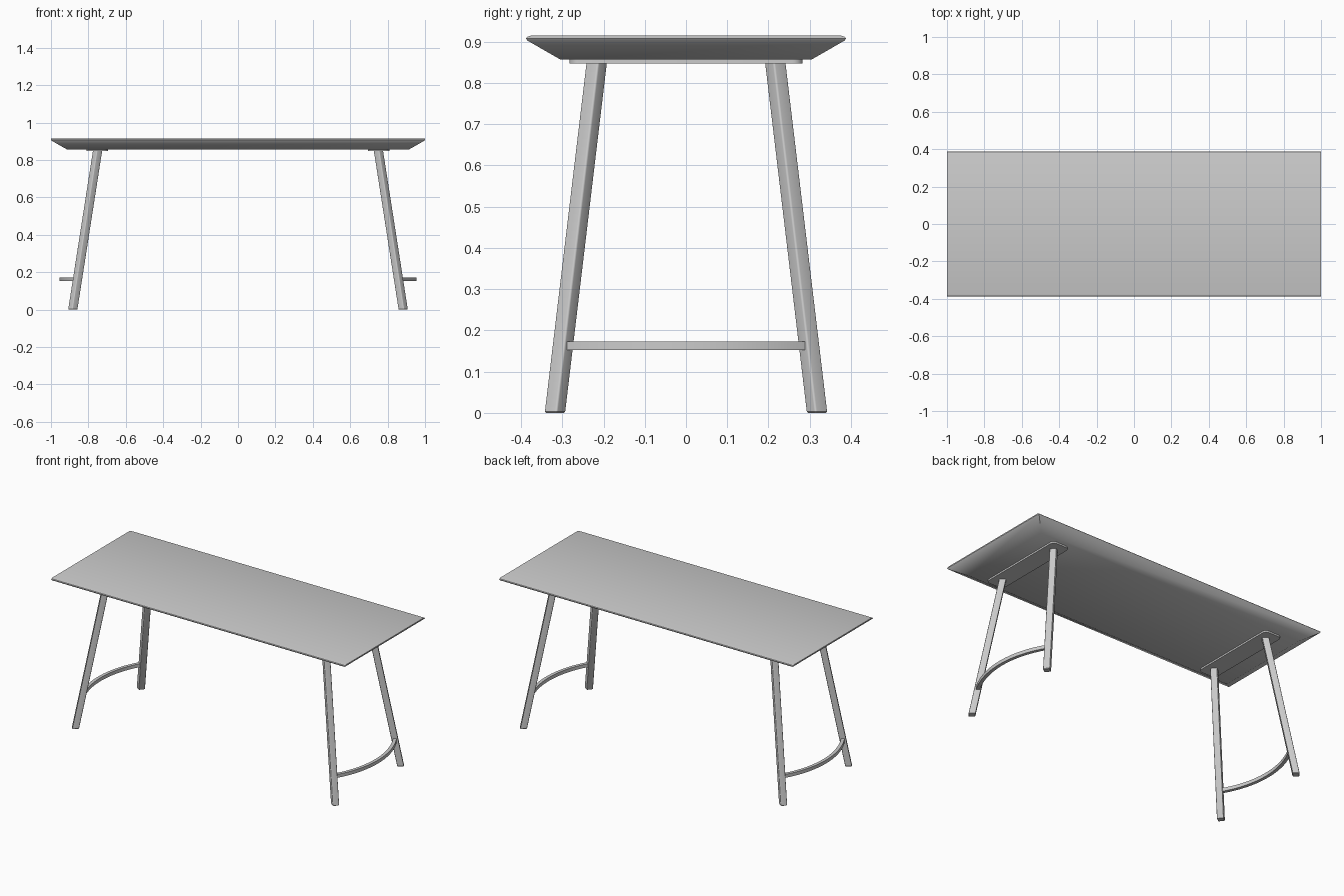
import bpy, bmesh, math
from mathutils import Vector

cube = bpy.data.objects.get("Cube")
if cube:
    bpy.data.objects.remove(cube, do_unlink=True)

grey = bpy.data.materials.new("light_grey")
grey.use_nodes = True
colour = (0.6, 0.6, 0.6, 1)
grey.diffuse_color = colour
grey.node_tree.nodes["Principled BSDF"].inputs["Base Color"].default_value = colour


def loft(name, rings, angle=30):
    """Join matching loops of points into a closed solid."""
    bm = bmesh.new()
    loops = [[bm.verts.new(p) for p in ring] for ring in rings]
    n = len(loops[0])
    for a, b in zip(loops, loops[1:]):
        for i in range(n):
            j = (i + 1) % n
            bm.faces.new((a[i], a[j], b[j], b[i]))
    bm.faces.new(loops[0])
    bm.faces.new(loops[-1])
    bmesh.ops.recalc_face_normals(bm, faces=bm.faces)
    mesh = bpy.data.meshes.new(name)
    bm.to_mesh(mesh)
    bm.free()
    mesh.materials.append(grey)
    obj = bpy.data.objects.new(name, mesh)
    bpy.context.collection.objects.link(obj)
    bpy.ops.object.select_all(action='DESELECT')
    obj.select_set(True)
    bpy.context.view_layer.objects.active = obj
    bpy.ops.object.shade_smooth_by_angle(angle=math.radians(angle))
    return obj


def rounded_rect(cx, cy, z, hx, hy, r, turn=0.0, steps=4):
    """Rectangle outline with rounded corners, turned about its centre."""
    points = []
    for k, (sx, sy) in enumerate(((1, 1), (-1, 1), (-1, -1), (1, -1))):
        for s in range(steps + 1):
            a = math.pi / 2 * (k + s / steps)
            x = sx * (hx - r) + r * math.cos(a)
            y = sy * (hy - r) + r * math.sin(a)
            points.append(Vector((cx + x * math.cos(turn) - y * math.sin(turn),
                                  cy + x * math.sin(turn) + y * math.cos(turn), z)))
    return points


# Tabletop: wide underside chamfer, softly rounded long edges
profile = [(0.915, 0.305, 0.857), (0.996, 0.385, 0.903), (1.0, 0.388, 0.908),
           (1.0, 0.385, 0.912), (1.0, 0.375, 0.915)]
loft("tabletop", [[(sx * hx, sy * hy, z) for sx, sy in ((1, 1), (-1, 1), (-1, -1), (1, -1))]
                  for hx, hy, z in profile])

PLATE_Z, TABLE_Z = 0.847, 0.858
for side, sx in (("left", 1), ("right", -1)):
    # Mounting plate under the top
    loft(side + "_mounting_plate",
         [rounded_rect(sx * 0.753, 0, z, 0.058, 0.283, 0.025, steps=6) for z in (PLATE_Z, TABLE_Z)])

    # Splayed legs, turned to face their splay direction
    for end, sy in (("front", -1), ("back", 1)):
        foot, head = (sx * 0.883, sy * 0.3175), (sx * 0.751, sy * 0.2165)
        turn = math.atan2(foot[1] - head[1], foot[0] - head[0])
        loft(f"{end}_{side}_leg",
             [rounded_rect(*foot, 0.0, 0.0165, 0.0165, 0.003, turn),
              rounded_rect(*foot, 0.003, 0.019, 0.019, 0.005, turn),
              rounded_rect(*head, PLATE_Z + 0.002, 0.019, 0.019, 0.005, turn)])

    # Footrest bar bowed outwards between the legs
    half, bow = 0.285, 0.077
    radius = (half ** 2 + bow ** 2) / (2 * bow)
    sweep = math.asin(half / radius)
    centre = 0.945 - radius
    rings = []
    for i in range(25):
        a = sweep * (i / 12 - 1)
        rings.append([(sx * (centre + (radius + dr) * math.cos(a)), (radius + dr) * math.sin(a), z)
                      for dr, z in ((-0.01, 0.152), (0.01, 0.152), (0.01, 0.173), (-0.01, 0.173))])
    loft(side + "_footrest", rings)
